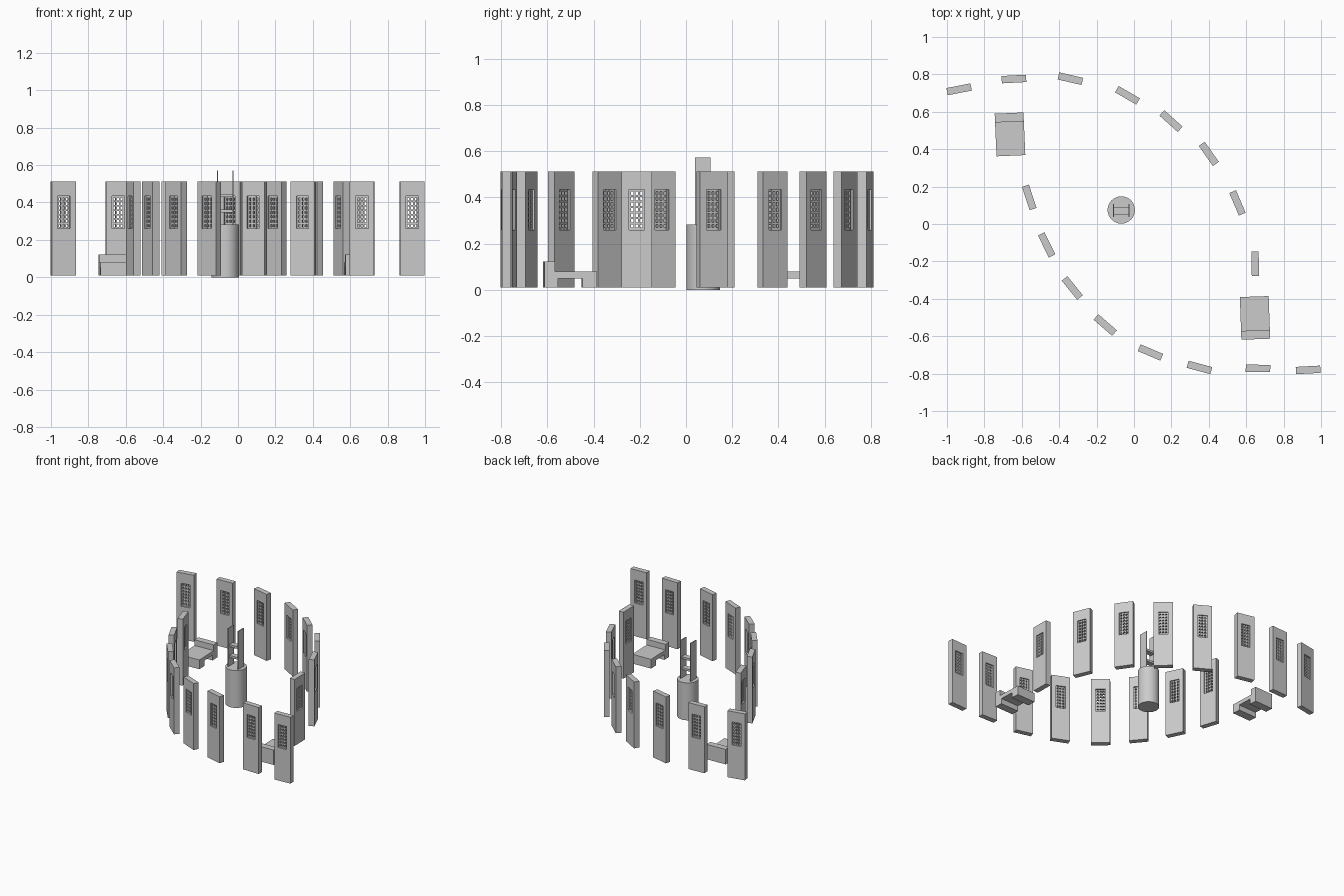
import bpy, bmesh, math
from mathutils import Matrix, Vector

if "Cube" in bpy.data.objects:
    bpy.data.objects.remove(bpy.data.objects["Cube"])


def add_box(bm, x0, x1, y0, y1, z0, z1):
    m = (Matrix.Translation(((x0 + x1) / 2, (y0 + y1) / 2, (z0 + z1) / 2))
         @ Matrix.Diagonal((x1 - x0, y1 - y0, z1 - z0, 1)))
    bmesh.ops.create_cube(bm, size=1, matrix=m)


def make_mesh(name, bm):
    me = bpy.data.meshes.new(name)
    bm.to_mesh(me)
    bm.free()
    return me


def place(name, me, x, y, z=0.0, deg=0.0):
    ob = bpy.data.objects.new(name, me)
    bpy.context.collection.objects.link(ob)
    ob.location = (x, y, z)
    ob.rotation_euler.z = math.radians(deg)
    return ob


# Pierced slab: a grid of cells, window cells left open and lattice set back
def slab_mesh():
    W, T, Z0, Z1 = 0.0655, 0.0195, 0.01, 0.513
    w, a, b = 0.034, 0.26, 0.434
    xs, zs = [-W, -w, w, W], [Z0, a, b, Z1]
    bm = bmesh.new()
    front = {(i, j): bm.verts.new((x, -T, z)) for i, x in enumerate(xs) for j, z in enumerate(zs)}
    faces = [bm.faces.new([front[i, j], front[i + 1, j], front[i + 1, j + 1], front[i, j + 1]])
             for i in range(3) for j in range(3) if (i, j) != (1, 1)]
    ret = bmesh.ops.extrude_face_region(bm, geom=faces, use_keep_orig=True)
    for v in ret["geom"]:
        if isinstance(v, bmesh.types.BMVert):
            v.co.y = T
    bmesh.ops.recalc_face_normals(bm, faces=bm.faces)
    bmesh.ops.dissolve_limit(bm, angle_limit=0.01, verts=bm.verts, edges=bm.edges)
    # lattice bars, 3 columns by 7 rows of openings
    t, r = 0.010, 0.0045
    for i in range(4):
        x = -w + r + i * (2 * w - 2 * r) / 3
        add_box(bm, x - r, x + r, -t, t, a, b)
    for j in range(8):
        z = a + r + j * (b - a - 2 * r) / 7
        add_box(bm, -w, w, -t + 0.001, t - 0.001, z - r, z + r)
    return make_mesh("slab", bm)


slab = slab_mesh()
slabs = [(-0.935, 0.72, 11), (-0.642, 0.775, 3), (-0.34, 0.777, -13), (-0.035, 0.688, -30),
         (0.198, 0.55, -42), (0.40, 0.375, -55), (0.553, 0.113, -67), (0.648, -0.213, -89),
         (-0.56, 0.142, -72), (-0.467, -0.112, -64), (-0.33, -0.342, -51), (-0.154, -0.54, -41),
         (0.088, -0.687, -23), (0.35, -0.767, -15), (0.663, -0.772, -1), (0.931, -0.78, 3)]
for n, (x, y, d) in enumerate(slabs):
    place(f"screen_slab_{n + 1}", slab, x, y, 0, d)

# Benches: side profile extruded across the width, backrest at +y
prof = [(0.114, 0.01), (0.114, 0.123), (0.067, 0.123), (0.067, 0.08), (-0.114, 0.08),
        (-0.114, 0.01), (-0.052, 0.01), (-0.052, 0.05), (0.055, 0.05), (0.055, 0.01)]
bm = bmesh.new()
f = bm.faces.new([bm.verts.new((-0.077, y, z)) for y, z in prof])
ext = bmesh.ops.extrude_face_region(bm, geom=[f], use_keep_orig=True)
bmesh.ops.translate(bm, vec=(0.154, 0, 0),
                    verts=[v for v in ext["geom"] if isinstance(v, bmesh.types.BMVert)])
bmesh.ops.recalc_face_normals(bm, faces=bm.faces)
bench = make_mesh("bench", bm)
place("bench_left", bench, -0.663, 0.479, 0, 2.5)
place("bench_right", bench, 0.647, -0.502, 0, 182)

# Central pedestal
CX, CY = -0.068, 0.075
bpy.ops.mesh.primitive_cylinder_add(vertices=48, radius=0.073, depth=0.283, location=(CX, CY, 0.1415))
ped = bpy.context.object
ped.name = "pedestal"
bpy.ops.object.shade_smooth_by_angle(angle=math.radians(30))

# Two thin uprights joined by cross rails
bm = bmesh.new()
for s in (-1, 1):
    x = s * 0.042
    add_box(bm, x - 0.003, x + 0.003, -0.034, 0.034, 0.28, 0.572)
for z in (0.355, 0.437):
    add_box(bm, -0.042, 0.042, -0.02, 0.02, z - 0.008, z + 0.008)
place("upright_frame", make_mesh("upright_frame", bm), CX, CY - 0.003)
